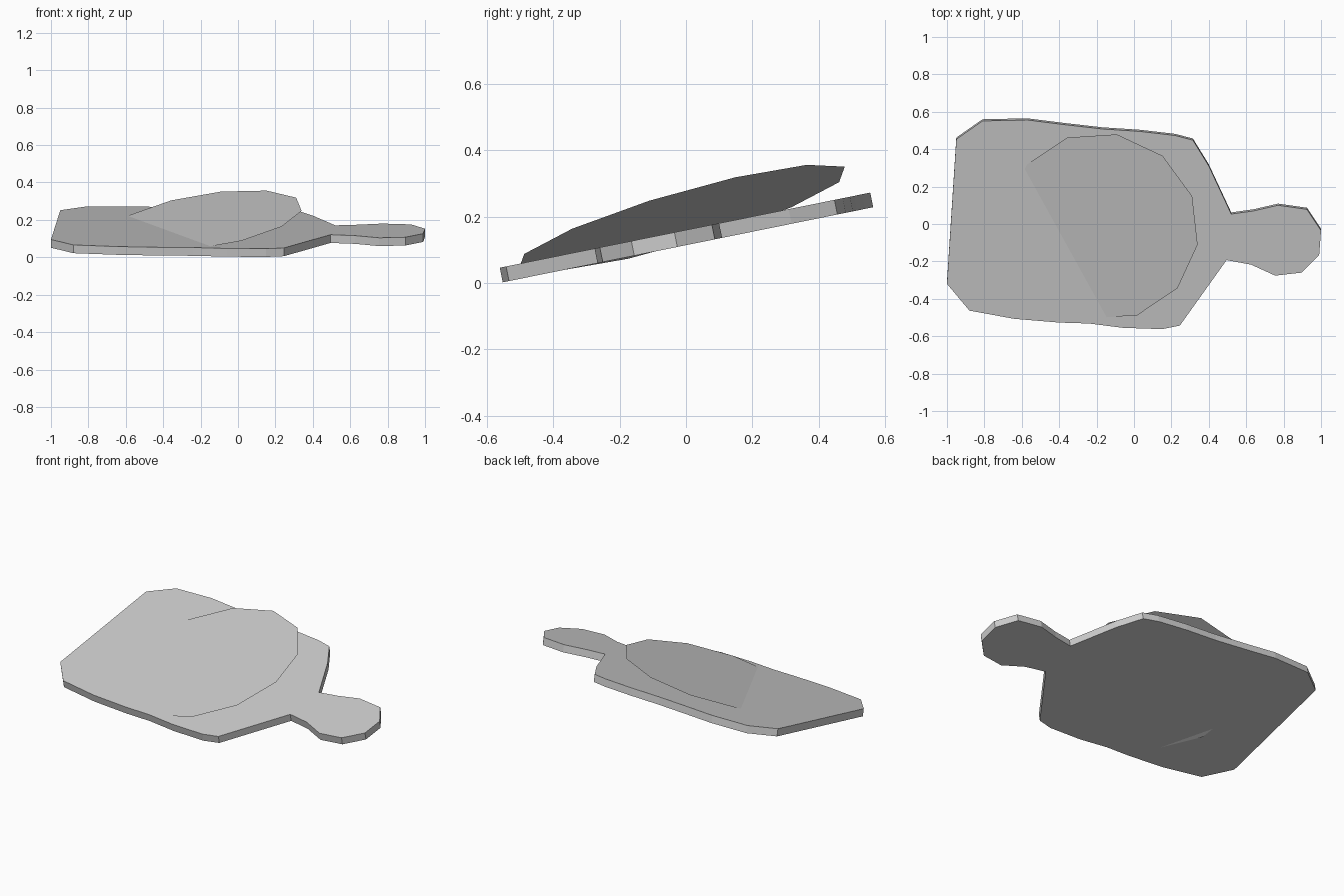
import bpy, bmesh, math
from mathutils import Vector, Matrix

if "Cube" in bpy.data.objects:
    bpy.data.objects.remove(bpy.data.objects["Cube"])

TILT = 0.2


def make_object(name, bm):
    mesh = bpy.data.meshes.new(name)
    bm.to_mesh(mesh)
    bm.free()
    obj = bpy.data.objects.new(name, mesh)
    bpy.context.collection.objects.link(obj)
    return obj


# Tilted board with a rounded grip: outline as seen from above
outline = [(-1, -.32), (-.88, -.463), (-.64, -.507), (-.4, -.527), (-.24, -.532),
           (-.06, -.555), (.15, -.562), (.245, -.543), (.495, -.193), (.625, -.217),
           (.755, -.276), (.895, -.26), (.99, -.165), (1, -.035), (.925, .078),
           (.77, .1), (.64, .07), (.52, .053), (.4, .31), (.315, .448), (.22, .473),
           (.03, .495), (-.17, .508), (-.38, .532), (-.57, .556), (-.81, .551), (-.95, .453)]
bm = bmesh.new()
top = bm.faces.new([bm.verts.new((x, y / math.cos(TILT), 0)) for x, y in outline])
ext = bmesh.ops.extrude_face_region(bm, geom=[top], use_keep_orig=True)
lower = [g for g in ext["geom"] if isinstance(g, bmesh.types.BMVert)]
bmesh.ops.translate(bm, verts=lower, vec=(0, 0, -.045))
bmesh.ops.recalc_face_normals(bm, faces=bm.faces)
board = make_object("board", bm)
board.location.z = .16
board.rotation_euler.x = TILT

# Thin twelve-sided disc resting at an angle through the board
normal = Vector((-.158, -.29, 1)).normalized()
u = Vector((.325, .38, .161))
u = (u - normal * u.dot(normal)).normalized()
v = normal.cross(u)
bm = bmesh.new()
bmesh.ops.create_circle(bm, cap_ends=True, segments=12, radius=.522)
for f in bm.faces:
    f.normal_update()
    if f.normal.z < 0:
        f.normal_flip()
frame = Matrix((u, v, normal)).transposed().to_4x4()
disc = make_object("disc", bm)
disc.matrix_world = Matrix.Translation((-.17, -.013, .196)) @ frame
